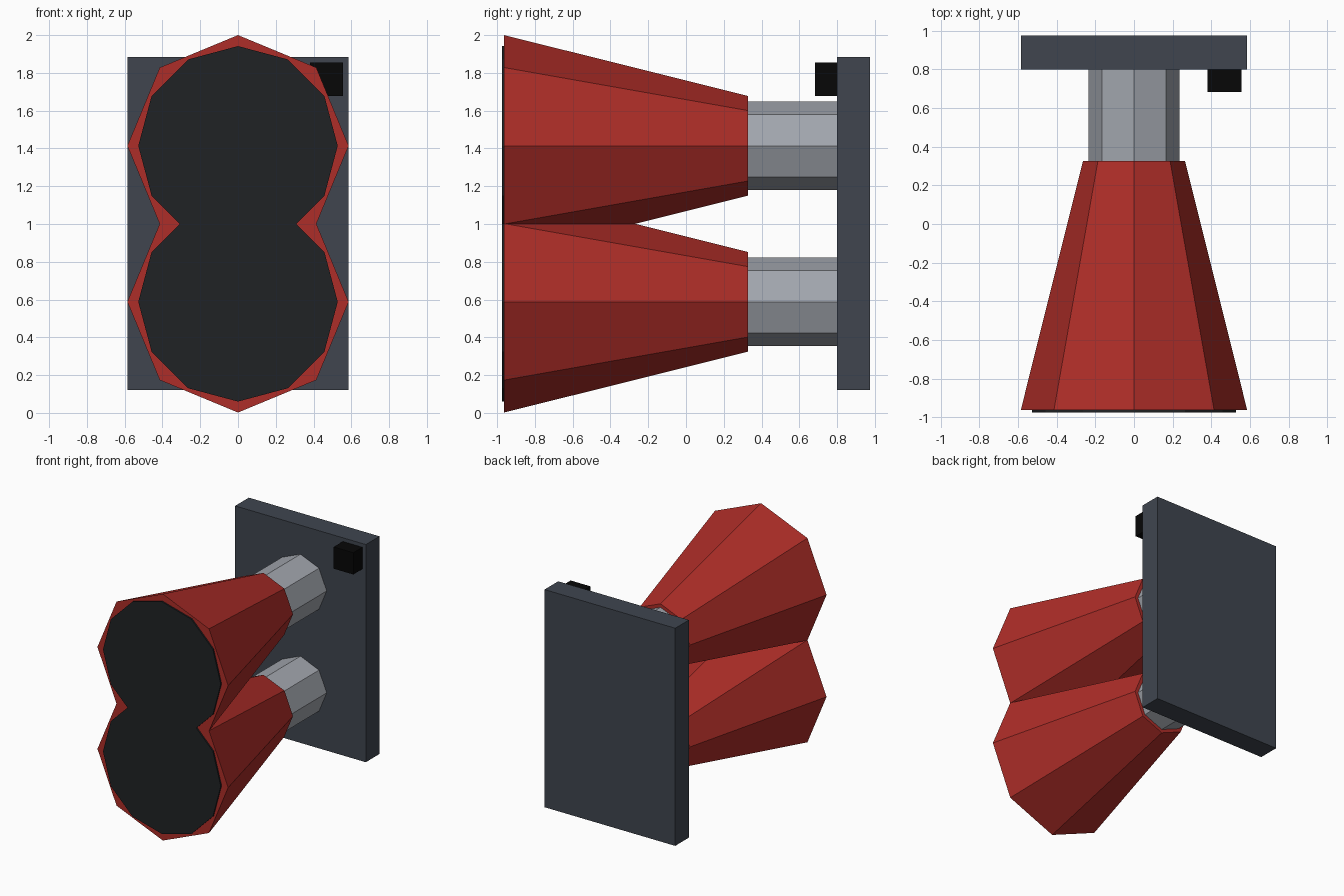
import bpy
import math

if "Cube" in bpy.data.objects:
    bpy.data.objects.remove(bpy.data.objects["Cube"])


def material(name, rgb):
    m = bpy.data.materials.new(name)
    m.diffuse_color = (*rgb, 1)
    m.use_nodes = True
    m.node_tree.nodes["Principled BSDF"].inputs["Base Color"].default_value = m.diffuse_color
    return m


RED = material("red", (0.42, 0.026, 0.021))
STEEL = material("steel", (0.36, 0.38, 0.42))
SLATE = material("slate", (0.05, 0.06, 0.078))
DARK = material("dark", (0.014, 0.016, 0.018))
BLACK = material("black", (0.002, 0.002, 0.002))


def frustum(name, z, y0, y1, r0, r1, sides, mat):
    """Capped frustum along y, from y0 (radius r0) to y1 (radius r1)."""
    bpy.ops.mesh.primitive_cone_add(
        vertices=sides, radius1=r0, radius2=r1, depth=y1 - y0,
        location=(0, (y0 + y1) / 2, z), rotation=(-math.pi / 2, 0, 0))
    ob = bpy.context.object
    ob.name = name
    ob.data.materials.append(mat)


def box(name, lo, hi, mat):
    bpy.ops.mesh.primitive_cube_add(
        size=1, location=[(a + b) / 2 for a, b in zip(lo, hi)])
    ob = bpy.context.object
    ob.name = name
    ob.scale = [b - a for a, b in zip(lo, hi)]
    ob.data.materials.append(mat)


# Two identical horns: octagonal bell, 12-sided mouth disc, octagonal neck
for label, z in (("lower", 0.588), ("upper", 1.414)):
    frustum(f"{label}_horn", z, -0.963, 0.327, 0.586, 0.264, 8, RED)
    frustum(f"{label}_mouth", z, -0.975, -0.955, 0.528, 0.528, 12, DARK)
    frustum(f"{label}_neck", z, 0.31, 0.81, 0.235, 0.235, 8, STEEL)

# Mounting plate and the small block on its front
box("back_plate", (-0.586, 0.8, 0.12), (0.586, 0.975, 1.884), SLATE)
box("corner_block", (0.38, 0.683, 1.678), (0.556, 0.81, 1.854), BLACK)
